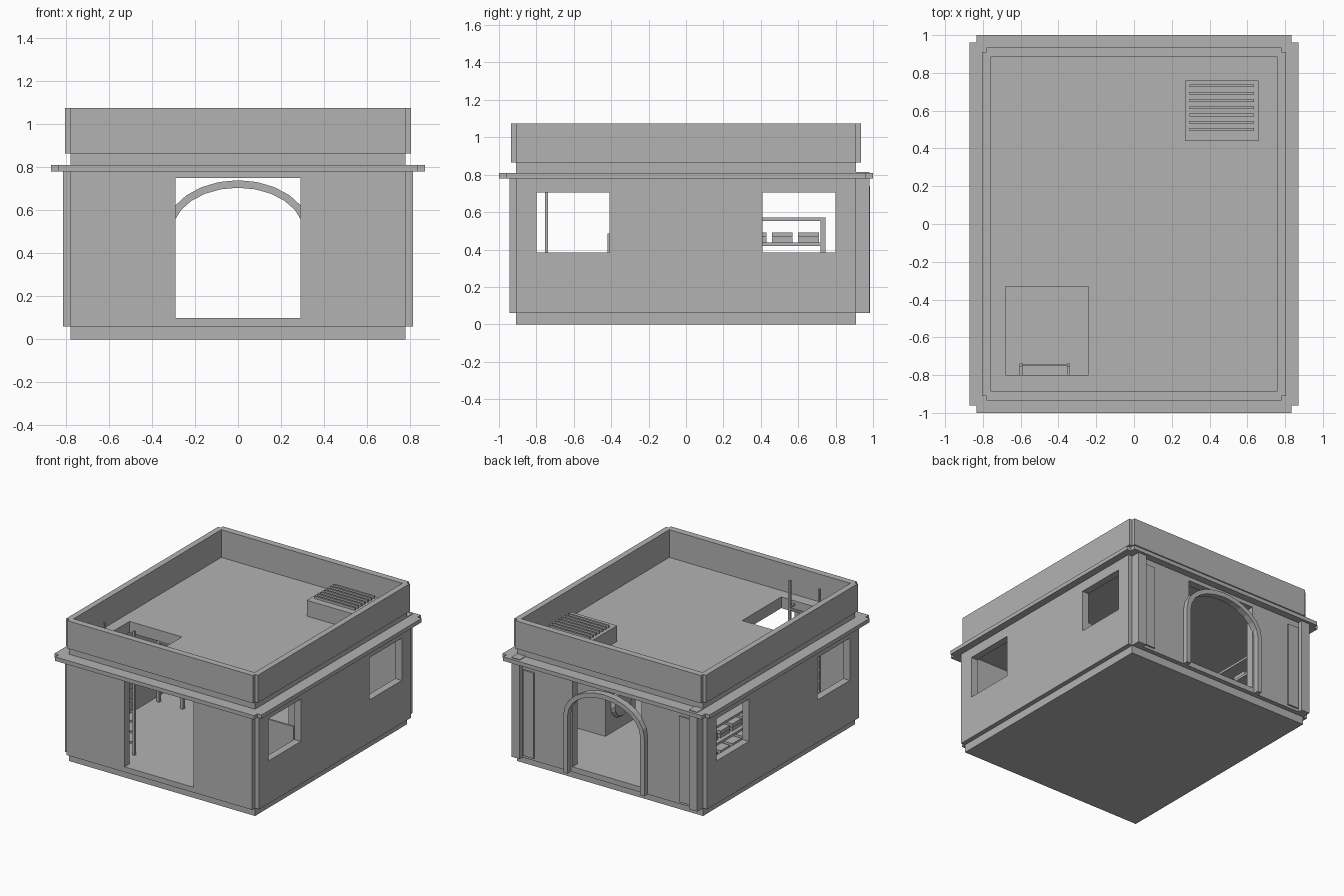
import bpy
import bmesh
import math

if "Cube" in bpy.data.objects:
    bpy.data.objects.remove(bpy.data.objects["Cube"])

stone = bpy.data.materials.new("plain_grey")
stone.use_nodes = True
GREY = (0.45, 0.45, 0.45, 1)
stone.diffuse_color = GREY
stone.node_tree.nodes["Principled BSDF"].inputs["Base Color"].default_value = GREY


def finish(name, bm):
    bmesh.ops.recalc_face_normals(bm, faces=bm.faces)
    mesh = bpy.data.meshes.new(name)
    bm.to_mesh(mesh)
    bm.free()
    mesh.materials.append(stone)
    obj = bpy.data.objects.new(name, mesh)
    bpy.context.collection.objects.link(obj)
    return obj


def prism(name, outline, z0, z1):
    bm = bmesh.new()
    face = bm.faces.new([bm.verts.new((x, y, z0)) for x, y in outline])
    side = bmesh.ops.extrude_face_region(bm, geom=[face])["geom"]
    for v in side:
        if isinstance(v, bmesh.types.BMVert):
            v.co.z = z1
    return finish(name, bm)


def box(name, x0, x1, y0, y1, z0, z1):
    return prism(name, [(x0, y0), (x1, y0), (x1, y1), (x0, y1)], z0, z1)


def block(name, x, y, z0, z1):
    return box(name, -x, x, -y, y, z0, z1)


def notched(name, x, y, nx, ny, z0, z1):
    """Rectangle x by y whose corners step in to nx, ny."""
    corner = [(x, ny), (nx, ny), (nx, y)]
    pts = corner + [(-a, b) for a, b in reversed(corner)]
    pts += [(-a, -b) for a, b in corner]
    pts += [(a, -b) for a, b in reversed(corner)]
    return prism(name, pts, z0, z1)


def cut(obj, *cutters):
    for cutter in cutters:
        mod = obj.modifiers.new("cut", 'BOOLEAN')
        mod.operation = 'DIFFERENCE'
        mod.solver = 'EXACT'
        mod.object = cutter
        bpy.context.view_layer.objects.active = obj
        bpy.ops.object.modifier_apply(modifier=mod.name)
        bpy.data.objects.remove(cutter)


# Base, floor and outer walls with openings
block("base", 0.78, 0.91, 0, 0.06)
block("floor", 0.76, 0.885, 0.055, 0.10)
walls = notched("walls", 0.815, 0.945, 0.78, 0.91, 0.06, 0.78)
cut(walls,
    block("room_cutter", 0.76, 0.885, 0, 1),
    block("door_cutter", 0.29, 1.2, 0.10, 0.75),
    box("front_window_cutter", -1, 1, -0.80, -0.41, 0.385, 0.705),
    box("back_window_cutter", -1, 1, 0.41, 0.80, 0.385, 0.705))

# Cornice and roof slab with a hatch
for slab in (notched("cornice", 0.87, 1.0, 0.835, 0.96, 0.78, 0.81),
             block("roof", 0.78, 0.91, 0.81, 0.865)):
    cut(slab, box("hatch_cutter", -0.68, -0.24, -0.80, -0.33, 0.5, 1))

# Parapet
parapet = notched("parapet", 0.805, 0.935, 0.78, 0.91, 0.865, 1.075)
cut(parapet, block("parapet_cutter", 0.76, 0.885, 0.5, 1.5))

# Roof vent with slats
box("vent_box", 0.27, 0.66, 0.44, 0.76, 0.86, 0.985)
for i in range(7):
    y = 0.50 + i * 0.0385
    box("vent_slat", 0.295, 0.635, y - 0.007, y + 0.007, 0.98, 1.003)

# Pilasters and panels on the back wall
for side, s in (("left", 1), ("right", -1)):
    xs = sorted((s * 0.71, s * 0.78))
    box(side + "_pilaster", *xs, 0.90, 0.98, 0.06, 0.815)
    xs = sorted((s * 0.61, s * 0.70))
    box(side + "_panel", *xs, 0.94, 0.957, 0.08, 0.73)

# Back arch: straight legs and an elliptical head
SPRING = 0.50
stations = [(0.305, 0.06, 0.34, 0.06)]
for i in range(13):
    c, s = math.cos(math.pi * i / 12), math.sin(math.pi * i / 12)
    stations.append((0.305 * c, SPRING + 0.205 * s, 0.34 * c, SPRING + 0.24 * s))
stations.append((-0.305, 0.06, -0.34, 0.06))
bm = bmesh.new()
rings = [[bm.verts.new(p) for p in ((a, 0.935, b), (c, 0.935, d), (c, 0.985, d), (a, 0.985, b))]
         for a, b, c, d in stations]
for r, q in zip(rings, rings[1:]):
    for k in range(4):
        bm.faces.new((r[k], r[(k + 1) % 4], q[(k + 1) % 4], q[k]))
bm.faces.new(rings[0])
bm.faces.new(rings[-1])
finish("back_arch", bm)

# Ladder to the hatch
for x in (-0.605, -0.355):
    box("ladder_rail", x, x + 0.015, -0.755, -0.738, 0.10, 1.04)
    box("ladder_bracket", x, x + 0.015, -0.80, -0.75, 0.83, 0.845)
for i in range(9):
    z = 0.18 + i * 0.08
    box("ladder_rung", -0.60, -0.345, -0.753, -0.74, z, z + 0.013)

# Storage rack with stacked boxes
for x in (-0.72, -0.52):
    for y in (0.05, 0.72):
        box("rack_post", x, x + 0.022, y, y + 0.025, 0.10, 0.57)
for z in (0.27, 0.42, 0.552):
    box("rack_shelf", -0.72, -0.498, 0.05, 0.745, z, z + 0.018)
for z in (0.288, 0.438):
    for y in (0.18, 0.32, 0.46, 0.60):
        for level in range(2):
            low = z + level * 0.028
            box("stored_box", -0.69, -0.53, y, y + 0.11, low, low + 0.025)

# Counter cabinet with a round door, and a low back board
box("cabinet", 0.39, 0.76, 0.05, 0.41, 0.10, 0.47)
bm = bmesh.new()
bmesh.ops.create_cone(bm, cap_ends=True, segments=16, radius1=0.12, radius2=0.10, depth=0.03)
door = finish("cabinet_round_door", bm)
door.rotation_euler = (0, -math.pi / 2, 0)
door.location = (0.38, 0.23, 0.30)
box("side_board", 0.45, 0.76, -0.42, -0.405, 0.10, 0.485)
